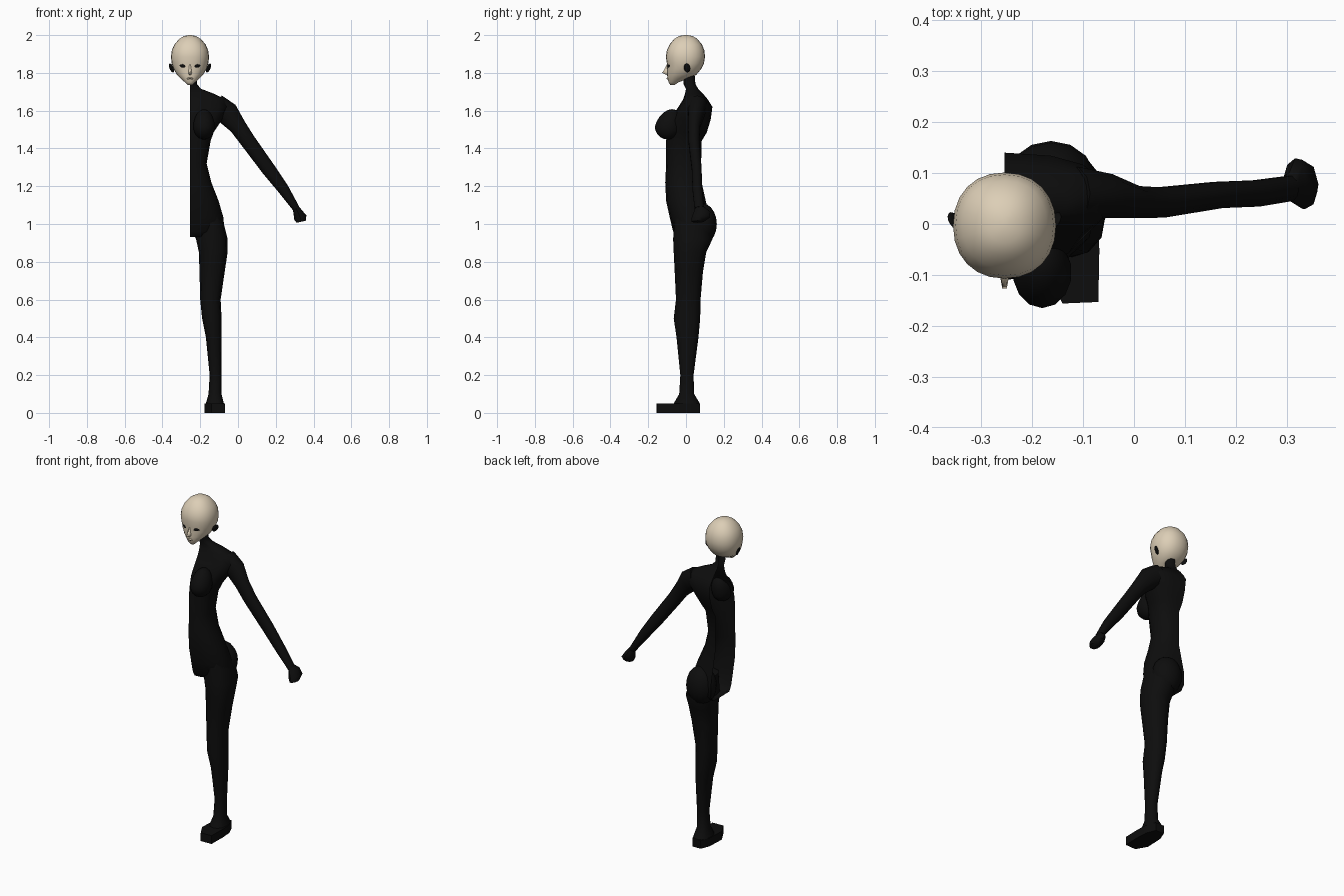
import bpy, bmesh, math
from mathutils import Vector, Matrix

if "Cube" in bpy.data.objects:
    bpy.data.objects.remove(bpy.data.objects["Cube"])

X0 = -0.254  # centre line of the head and the open edge of the half body


def material(name, rgb):
    m = bpy.data.materials.new(name)
    m.diffuse_color = (*rgb, 1)
    m.use_nodes = True
    m.node_tree.nodes["Principled BSDF"].inputs["Base Color"].default_value = m.diffuse_color
    return m


BLACK = material("matte black", (0.004, 0.004, 0.004))
CREAM = material("cream skin", (0.72, 0.62, 0.47))


def finish(name, bm, mat, angle=50):
    bmesh.ops.recalc_face_normals(bm, faces=bm.faces)
    me = bpy.data.meshes.new(name)
    bm.to_mesh(me)
    bm.free()
    me.materials.append(mat)
    ob = bpy.data.objects.new(name, me)
    bpy.context.collection.objects.link(ob)
    bpy.ops.object.select_all(action='DESELECT')
    ob.select_set(True)
    bpy.context.view_layer.objects.active = ob
    bpy.ops.object.shade_smooth_by_angle(angle=math.radians(angle))
    return ob


def loft(name, rings, mat, closed=True, cap_start=True, cap_end=True, angle=50):
    bm = bmesh.new()
    vs = [[bm.verts.new(p) for p in r] for r in rings]
    n = len(vs[0])
    for a, b in zip(vs, vs[1:]):
        for i in range(n if closed else n - 1):
            j = (i + 1) % n
            bm.faces.new((a[i], a[j], b[j], b[i]))
    if cap_start:
        bm.faces.new(vs[0])
    if cap_end:
        bm.faces.new(vs[-1])
    return finish(name, bm, mat, angle)


def spow(v, p):
    return math.copysign(abs(v) ** p, v)


def oval(z, x1, x2, y1, y2, n, p=0.85):
    """Horizontal rounded ring inside the given bounds."""
    cx, cy, rx, ry = (x1 + x2) / 2, (y1 + y2) / 2, (x2 - x1) / 2, (y2 - y1) / 2
    ts = [2 * math.pi * i / n for i in range(n)]
    return [(cx + rx * spow(math.cos(t), p), cy + ry * spow(math.sin(t), p), z) for t in ts]


def half_oval(z, w, y1, y2, n=9, p=0.85):
    cy, ry = (y1 + y2) / 2, (y2 - y1) / 2
    ts = [math.pi * (i / (n - 1) - 0.5) for i in range(n)]
    return [(X0 + w * spow(max(0, math.cos(t)), p), cy + ry * spow(math.sin(t), p), z) for t in ts]


def ball(name, c, r, mat, rot=Matrix(), seg=14, shape=None):
    bm = bmesh.new()
    bmesh.ops.create_uvsphere(bm, u_segments=seg, v_segments=10, radius=1)
    for v in bm.verts:
        p = Vector(v.co[i] * r[i] for i in range(3))
        if shape:
            p = shape(p)
        v.co = Vector(c) + rot @ p
    return finish(name, bm, mat, 80)


# half torso with neck, open along the centre line: z, width, front y, back y
torso = [(1.80, .036, -.02, .045), (1.74, .036, -.012, .05), (1.715, .06, 0, .065),
         (1.69, .125, -.005, .09), (1.66, .19, -.015, .115), (1.62, .205, -.04, .14),
         (1.55, .168, -.085, .13), (1.485, .125, -.10, .11), (1.44, .109, -.105, .083),
         (1.32, .088, -.105, .08), (1.22, .113, -.11, .083), (1.12, .152, -.105, .105),
         (1.03, .178, -.085, .125), (.96, .18, -.068, .125), (.93, .10, -.05, .10)]
loft("half_torso", [half_oval(*r) for r in torso], BLACK, closed=False, cap_start=False)

# chest and seat fullness
ball("chest", (-.18, -.095, 1.515), (.058, .07, .062), BLACK,
     shape=lambda p: Vector((p.x, p.y + max(0, p.z) * .35, p.z * (1.5 if p.z > 0 else 1.1))))
ball("seat", (-.163, .085, 1.0), (.088, .078, .11), BLACK)

# leg: z, inner x, outer x, front y, back y
leg = [(1.04, -.21, -.085, -.06, .12), (.92, -.222, -.055, -.068, .14),
       (.85, -.207, -.055, -.065, .107), (.75, -.204, -.07, -.06, .09),
       (.60, -.20, -.092, -.053, .077), (.50, -.19, -.087, -.065, .075),
       (.40, -.17, -.087, -.05, .066), (.20, -.15, -.087, -.03, .04),
       (.10, -.156, -.087, -.036, .043), (.05, -.17, -.075, -.065, .073)]
loft("leg", [oval(*r, 12) for r in leg], BLACK)

# flat foot
sole = [(-.15, .075), (-.095, .075), (-.072, .02), (-.068, -.05),
        (-.07, -.153), (-.14, -.156), (-.177, -.09), (-.172, .02)]
loft("foot", [[(x, y, z) for x, y in sole] for z in (0, .05)], BLACK, angle=30)


def tube(name, rows, n=10):
    """Loft along a path in the front plane: x, y, z, half thickness, half depth."""
    rings = []
    for k, (x, y, z, a, b) in enumerate(rows):
        p, q = rows[max(0, k - 1)], rows[min(len(rows) - 1, k + 1)]
        d = Vector((q[0] - p[0], 0, q[2] - p[2])).normalized()
        s = Vector((-d.z, 0, d.x))
        rings.append([Vector((x, y, z)) + s * a * math.cos(t) + Vector((0, b * math.sin(t), 0))
                      for t in (2 * math.pi * i / n for i in range(n))])
    return loft(name, rings, BLACK)


# arm and mitten-like hand
tube("arm", [(-.12, .06, 1.625, .065, .055), (-.055, .055, 1.585, .062, .045),
             (.0, .043, 1.515, .045, .033), (.05, .042, 1.443, .041, .031),
             (.165, .057, 1.285, .037, .027), (.24, .06, 1.185, .03, .027),
             (.308, .07, 1.082, .019, .026)])
tube("hand", [(.305, .075, 1.088, .017, .026), (.316, .085, 1.064, .024, .044),
              (.33, .078, 1.034, .034, .048), (.335, .062, 1.012, .025, .033)], 8)

# head: z, half width, front y, back y
head = [(2.0, .008, -.01, .01), (1.995, .032, -.037, .035), (1.98, .057, -.062, .06),
        (1.95, .083, -.087, .085), (1.92, .096, -.101, .097), (1.885, .101, -.107, .101),
        (1.85, .097, -.101, .095), (1.82, .087, -.10, .08), (1.79, .069, -.10, .055),
        (1.77, .049, -.098, .012), (1.75, .027, -.092, -.04), (1.736, .012, -.083, -.06)]
loft("head", [oval(z, X0 - w, X0 + w, f, b, 24, .92) for z, w, f, b in head], CREAM, angle=80)

# nose, a slim wedge with its tip low
nose = [(1.845, .006, -.101), (1.815, .009, -.117), (1.80, .011, -.127), (1.79, .008, -.104)]
loft("nose", [[(X0 - w, -.09, z), (X0 - w * .4, y, z), (X0 + w * .4, y, z), (X0 + w, -.09, z)]
              for z, w, y in nose], CREAM, angle=80)

# lips, eyes and ears
ball("lips", (X0, -.096, 1.77), (.016, .007, .006), CREAM)
ball("mouth_line", (X0, -.1, 1.77), (.012, .0045, .0014), BLACK)
for side, s in (("left", 1), ("right", -1)):
    ball(side + "_eye", (X0 + s * .039, -.0885, 1.838), (.019, .007, .0105), BLACK,
         Matrix.Rotation(s * .42, 3, 'Z') @ Matrix.Rotation(-s * .15, 3, 'Y'))
    ball(side + "_ear", (X0 + s * .098, .006, 1.826), (.007, .019, .025), BLACK,
         Matrix.Rotation(s * .4, 3, 'Y') @ Matrix.Rotation(-s * .45, 3, 'Z'), 10)
